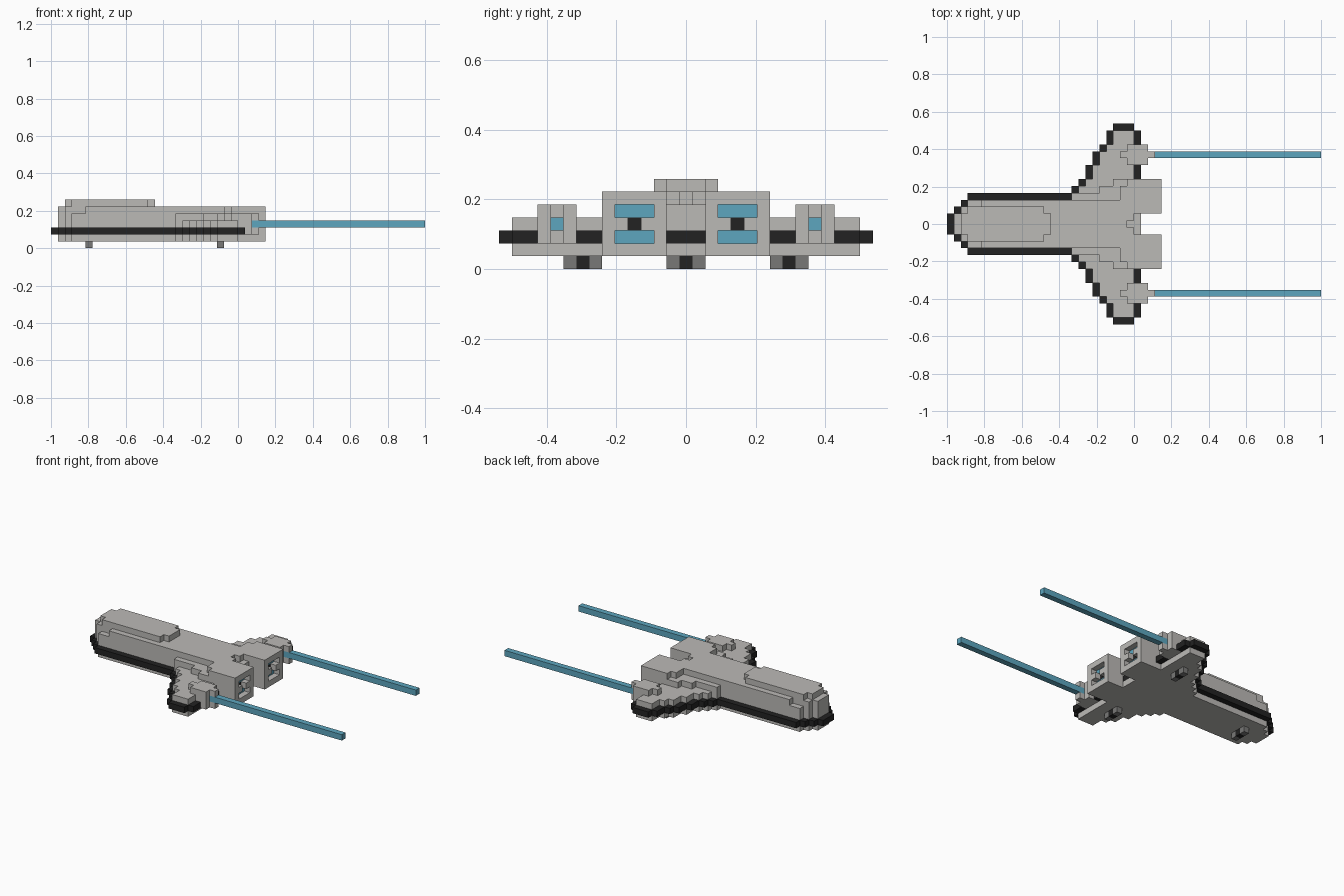
import bpy
import bmesh
from mathutils import Vector

if "Cube" in bpy.data.objects:
    bpy.data.objects.remove(bpy.data.objects["Cube"], do_unlink=True)

U = 1 / 27      # edge length of one block
cells = {}      # block (i along x, n sideways from centre, k up) -> part name


def fill(part, i, n, k):
    """Fill inclusive block ranges on both sides of the centre line; None carves."""
    for a in range(i[0], i[1] + 1):
        for b in range(n[0], n[1] + 1):
            for c in range(k[0], k[1] + 1):
                for side in (b, -b):
                    if part:
                        cells[a, side, c] = part
                    else:
                        cells.pop((a, side, c), None)


# Hull: rounded nose, long body, notched tail
fill("hull", (1, 27), (0, 1), (1, 4))
fill("hull", (2, 26), (2, 2), (1, 5))
fill("hull", (3, 26), (3, 3), (1, 4))
fill("hull", (5, 26), (3, 3), (5, 5))
fill("hull", (1, 26), (1, 1), (5, 5))
fill("hull", (1, 25), (0, 0), (5, 5))

# Canopy on the roof
fill("canopy", (2, 14), (0, 1), (6, 6))
fill("canopy", (3, 13), (2, 2), (6, 6))

# Stepped wing: leading edge block for each sideways row
lead = {4: 17, 5: 18, 6: 19, 7: 20, 8: 20, 9: 21, 10: 21, 11: 22, 12: 23, 13: 23}
for n, i in lead.items():
    fill("wings", (i + 1, 26), (n, n), (1, 3))
    if n > 4:
        fill("belt", (i, i), (n, n), (2, 2))
    if n > 6:
        fill("belt", (27, 27), (n, n), (2, 2))
fill("belt", (24, 26), (14, 14), (2, 2))

# Wing root fairing, stepping out towards the engines
for n, i, top in ((4, 18, 25), (5, 22, 25), (6, 24, 26)):
    fill("wing_roots", (i, 26), (n, n), (4, 4))
    fill("wing_roots", (top, 26), (n, n), (5, 5))

# Dark belt around the nose, flanks and tail
fill("belt", (0, 0), (0, 1), (2, 2))
for i in (1, 2):
    fill("belt", (i, i), (i + 1, i + 1), (2, 2))
fill("belt", (3, 17), (4, 4), (2, 2))
fill("belt", (27, 27), (0, 1), (2, 2))

# Engines with recessed glowing bars joined by a dark core
fill("engines", (27, 30), (2, 6), (1, 5))
for k in (2, 4):
    fill(None, (30, 30), (3, 5), (k, k))
    fill("engine_glow", (29, 29), (3, 5), (k, k))
fill(None, (30, 30), (4, 4), (3, 3))
fill("engine_cores", (29, 29), (4, 4), (3, 3))

# Wing pods and their long beams
fill("wing_pods", (26, 28), (9, 11), (2, 4))
fill("wing_pods", (25, 29), (10, 10), (2, 4))
fill("beams", (29, 53), (10, 10), (3, 3))

# Landing gear: one nose set, two wing sets
fill("gear_pads", (5, 5), (0, 1), (0, 0))
fill("gear_pads", (24, 24), (7, 9), (0, 0))
fill("gear_cores", (5, 5), (0, 0), (0, 0))
fill("gear_cores", (24, 24), (8, 8), (0, 0))


def material(name, rgb):
    mat = bpy.data.materials.new(name)
    mat.use_nodes = True
    color = (*rgb, 1)
    mat.diffuse_color = color
    mat.node_tree.nodes["Principled BSDF"].inputs["Base Color"].default_value = color
    return mat


grey = material("light_grey", (0.5, 0.49, 0.47))
black = material("black", (0.016, 0.016, 0.016))
blue = material("beam_blue", (0.11, 0.38, 0.52))
dark = material("dark_grey", (0.19, 0.19, 0.185))
colors = {"belt": black, "engine_cores": black, "gear_cores": black,
          "engine_glow": blue, "beams": blue, "gear_pads": dark}


def build(part):
    """Make a mesh from the exposed faces of a part's blocks, merged where flat."""
    bm = bmesh.new()
    corners = {}

    def vert(p):
        if p not in corners:
            i, n, k = p
            corners[p] = bm.verts.new((i * U - 1, (n - 0.5) * U, k * U))
        return corners[p]

    for cell, owner in cells.items():
        if owner != part:
            continue
        for axis in range(3):
            for step in (0, 1):
                near = list(cell)
                near[axis] += 2 * step - 1
                if tuple(near) in cells:
                    continue
                quad = []
                for u, v in ((0, 0), (1, 0), (1, 1), (0, 1)):
                    p = list(cell)
                    p[axis] += step
                    p[(axis + 1) % 3] += u
                    p[(axis + 2) % 3] += v
                    quad.append(vert(tuple(p)))
                bm.faces.new(quad if step else quad[::-1])
    bmesh.ops.dissolve_limit(bm, angle_limit=0.02, verts=bm.verts, edges=bm.edges)
    mesh = bpy.data.meshes.new(part)
    bm.to_mesh(mesh)
    bm.free()
    mesh.materials.append(colors.get(part, grey))
    bpy.context.collection.objects.link(bpy.data.objects.new(part, mesh))


for part in sorted(set(cells.values())):
    build(part)
